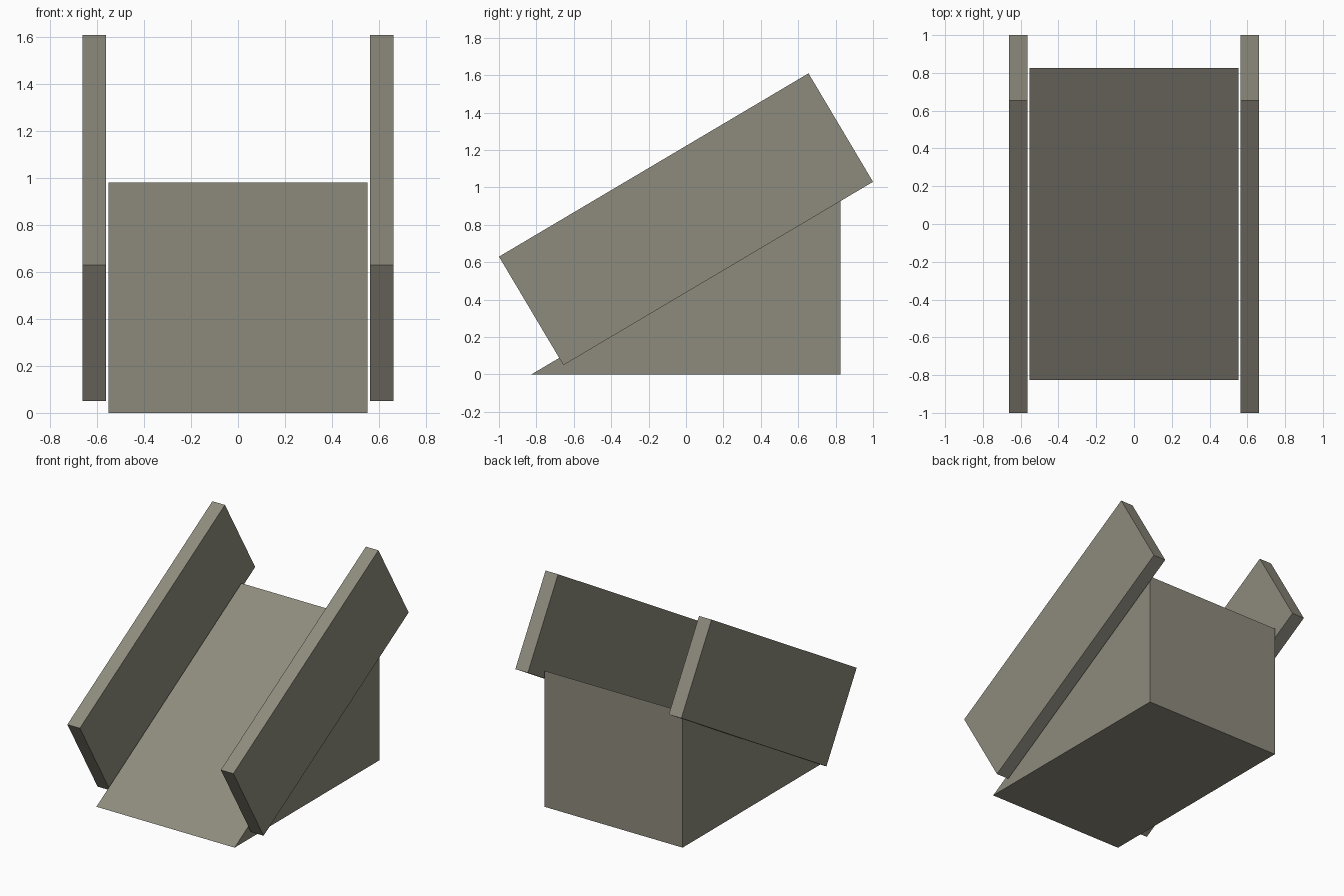
import bpy, bmesh

if "Cube" in bpy.data.objects:
    bpy.data.objects.remove(bpy.data.objects["Cube"])

stone = bpy.data.materials.new("olive grey")
stone.diffuse_color = (0.27, 0.257, 0.205, 1)
stone.use_nodes = True
stone.node_tree.nodes["Principled BSDF"].inputs["Base Color"].default_value = stone.diffuse_color


def prism(name, profile, x0, x1):
    """Extrude a y-z profile along x from x0 to x1."""
    bm = bmesh.new()
    face = bm.faces.new([bm.verts.new((x0, y, z)) for y, z in profile])
    ext = bmesh.ops.extrude_face_region(bm, geom=[face])
    moved = [v for v in ext["geom"] if isinstance(v, bmesh.types.BMVert)]
    bmesh.ops.translate(bm, verts=moved, vec=(x1 - x0, 0, 0))
    bmesh.ops.recalc_face_normals(bm, faces=bm.faces)
    mesh = bpy.data.meshes.new(name)
    bm.to_mesh(mesh)
    bm.free()
    mesh.materials.append(stone)
    obj = bpy.data.objects.new(name, mesh)
    bpy.context.collection.objects.link(obj)
    return obj


# Sloped ramp body
prism("ramp", [(-0.827, 0), (0.827, 0), (0.827, 0.982)], -0.552, 0.552)

# Tilted side walls, just clear of the ramp
wall = [(-0.655, 0.05), (1, 1.03), (0.655, 1.61), (-1, 0.63)]
for name, x in (("left_wall", -0.663), ("right_wall", 0.563)):
    prism(name, wall, x, x + 0.1)
